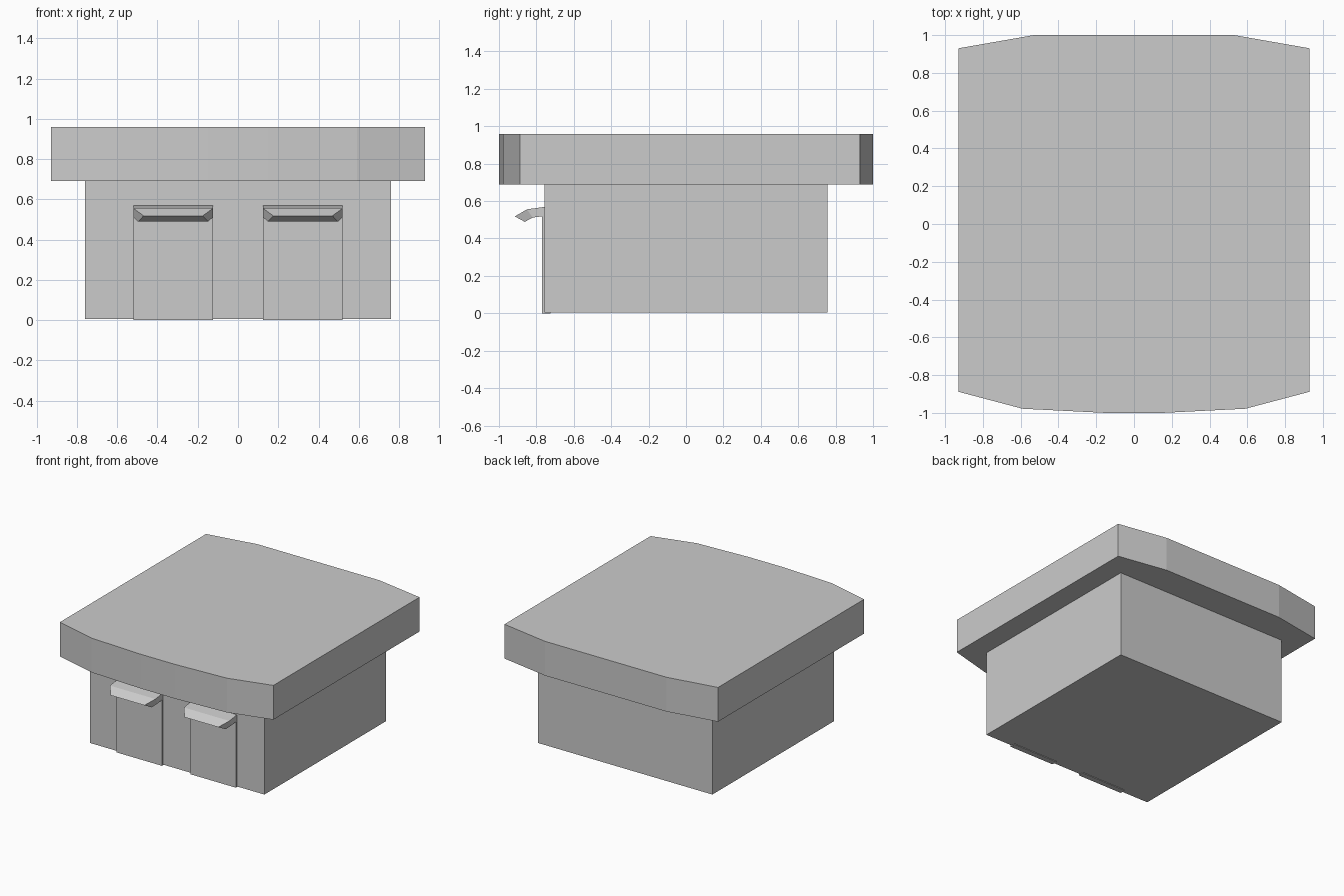
import bpy, bmesh

if "Cube" in bpy.data.objects:
    bpy.data.objects.remove(bpy.data.objects["Cube"])


def make_object(name, bm):
    bmesh.ops.recalc_face_normals(bm, faces=bm.faces[:])
    mesh = bpy.data.meshes.new(name)
    bm.to_mesh(mesh)
    bm.free()
    obj = bpy.data.objects.new(name, mesh)
    bpy.context.collection.objects.link(obj)
    return obj


def loft(name, rings):
    """Closed solid skinned through matching rings of points."""
    bm = bmesh.new()
    vs = [[bm.verts.new(p) for p in ring] for ring in rings]
    n = len(vs[0])
    for a, b in zip(vs, vs[1:]):
        for i in range(n):
            j = (i + 1) % n
            bm.faces.new((a[i], a[j], b[j], b[i]))
    bm.faces.new(vs[0])
    bm.faces.new(vs[-1])
    return make_object(name, bm)


def box(name, x0, x1, y0, y1, z0, z1):
    base = [(x0, y0), (x1, y0), (x1, y1), (x0, y1)]
    return loft(name, [[(x, y, z) for x, y in base] for z in (z0, z1)])


# Square body
box("body", -0.76, 0.76, -0.757, 0.757, 0.005, 0.69)

# Overhanging roof slab with gently bowed front and back
half = [(0.15, -1.0), (0.59, -0.978), (0.93, -0.888), (0.93, 0.93), (0.53, 1.0)]
outline = half + [(-x, y) for x, y in reversed(half)]
loft("roof", [[(x, y, z) for x, y in outline] for z in (0.69, 0.96)])

# Canopy stations: (top y, top z, top half width), (bottom y, bottom z, bottom half width)
stations = [
    ((-0.74, 0.571, 0.198), (-0.74, 0.522, 0.198)),
    ((-0.85, 0.556, 0.198), (-0.82, 0.512, 0.198)),
    ((-0.915, 0.518, 0.147), (-0.862, 0.489, 0.174)),
]

# Two door panels, each under a drooping canopy
for side, cx in (("left", -0.322), ("right", 0.322)):
    box(f"door_{side}", cx - 0.198, cx + 0.198, -0.77, -0.725, 0.0, 0.53)
    rings = []
    for (ty, tz, tw), (by, bz, bw) in stations:
        rings.append([(cx - tw, ty, tz), (cx + tw, ty, tz),
                      (cx + bw, by, bz), (cx - bw, by, bz)])
    loft(f"canopy_{side}", rings)
